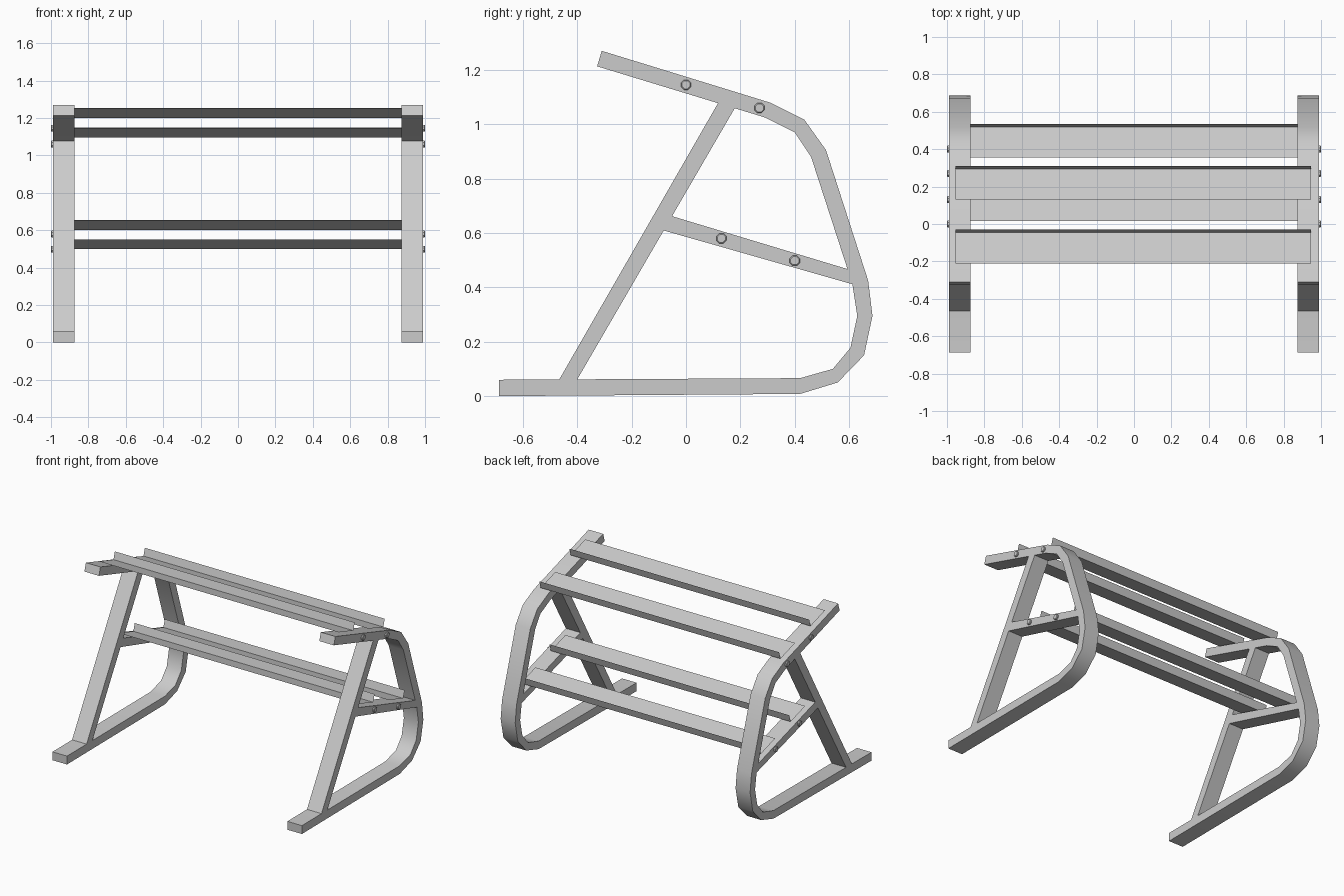
import bpy, bmesh
from math import sin, cos, radians, pi

if "Cube" in bpy.data.objects:
    bpy.data.objects.remove(bpy.data.objects["Cube"])

X_IN, X_OUT = 0.873, 0.988
TILT = radians(17)


def finish(bm, name, smooth=False, closed=True):
    if closed:
        bmesh.ops.recalc_face_normals(bm, faces=bm.faces[:])
    mesh = bpy.data.meshes.new(name)
    bm.to_mesh(mesh)
    bm.free()
    ob = bpy.data.objects.new(name, mesh)
    bpy.context.collection.objects.link(ob)
    if smooth:
        bpy.ops.object.select_all(action='DESELECT')
        ob.select_set(True)
        bpy.context.view_layer.objects.active = ob
        bpy.ops.object.shade_smooth_by_angle(angle=radians(40))
    return ob


def mirror(ob):
    ob.modifiers.new("Mirror", 'MIRROR').use_axis[0] = True


def band(name, outer, inner, smooth=False):
    """Bar whose side profile runs between two (y, z) lines."""
    bm = bmesh.new()
    rings = [[bm.verts.new(p) for p in ((X_IN, *o), (X_OUT, *o), (X_OUT, *i), (X_IN, *i))]
             for o, i in zip(outer, inner)]
    for a, b in zip(rings, rings[1:]):
        for k in range(4):
            n = (k + 1) % 4
            bm.faces.new((a[k], a[n], b[n], b[k]))
    bm.faces.new(rings[0])
    bm.faces.new(rings[-1])
    mirror(finish(bm, name, smooth))


# bent side frame: foot, rear bend, back and top rail
band("side_frame",
     [(-0.688, 0), (0.42, 0.008), (0.558, 0.05), (0.655, 0.15), (0.686, 0.295),
      (0.67, 0.425), (0.515, 0.905), (0.435, 1.017), (0.308, 1.08), (-0.31, 1.27)],
     [(-0.688, 0.06), (0.42, 0.066), (0.54, 0.1), (0.605, 0.178), (0.63, 0.295),
      (0.612, 0.412), (0.46, 0.88), (0.40, 0.97), (0.29, 1.025), (-0.327, 1.213)], True)

# slanted leg and the lower rail
band("slanted_leg", [(-0.468, 0.058), (0.118, 1.078)], [(-0.402, 0.058), (0.18, 1.06)])
band("lower_rail", [(-0.052, 0.662), (0.598, 0.466)], [(-0.085, 0.61), (0.617, 0.41)])

# thin sheet slats with an upright lip along the rear edge
for n, (y, z) in enumerate([(-0.21, 1.25), (0.13, 1.146), (0.015, 0.651), (0.355, 0.549)]):
    y1, z1 = y + 0.172 * cos(TILT), z - 0.172 * sin(TILT)
    y2, z2 = y1 + 0.055 * sin(TILT), z1 + 0.055 * cos(TILT)
    bm = bmesh.new()
    rows = [[bm.verts.new((x, *p)) for x in (-0.955, 0.945)]
            for p in ((y, z), (y1, z1), (y2, z2))]
    for a, b in zip(rows, rows[1:]):
        bm.faces.new((a[0], a[1], b[1], b[0]))
    finish(bm, f"slat_{n + 1}", closed=False)

# bolt heads on the outer sides
for n, (y, z) in enumerate([(0.0, 1.145), (0.27, 1.06), (0.13, 0.58), (0.40, 0.498)]):
    bm = bmesh.new()
    rings = []
    for x, r in ((X_OUT - 0.003, 0.02), (0.997, 0.02), (1.0, 0.016)):
        rings.append([bm.verts.new((x, y + r * cos(k * pi / 4 + pi / 8), z + r * sin(k * pi / 4 + pi / 8)))
                      for k in range(8)])
    for a, b in zip(rings, rings[1:]):
        for k in range(8):
            j = (k + 1) % 8
            bm.faces.new((a[k], a[j], b[j], b[k]))
    bm.faces.new(rings[0])
    bm.faces.new(rings[-1])
    mirror(finish(bm, f"bolt_{n + 1}"))
